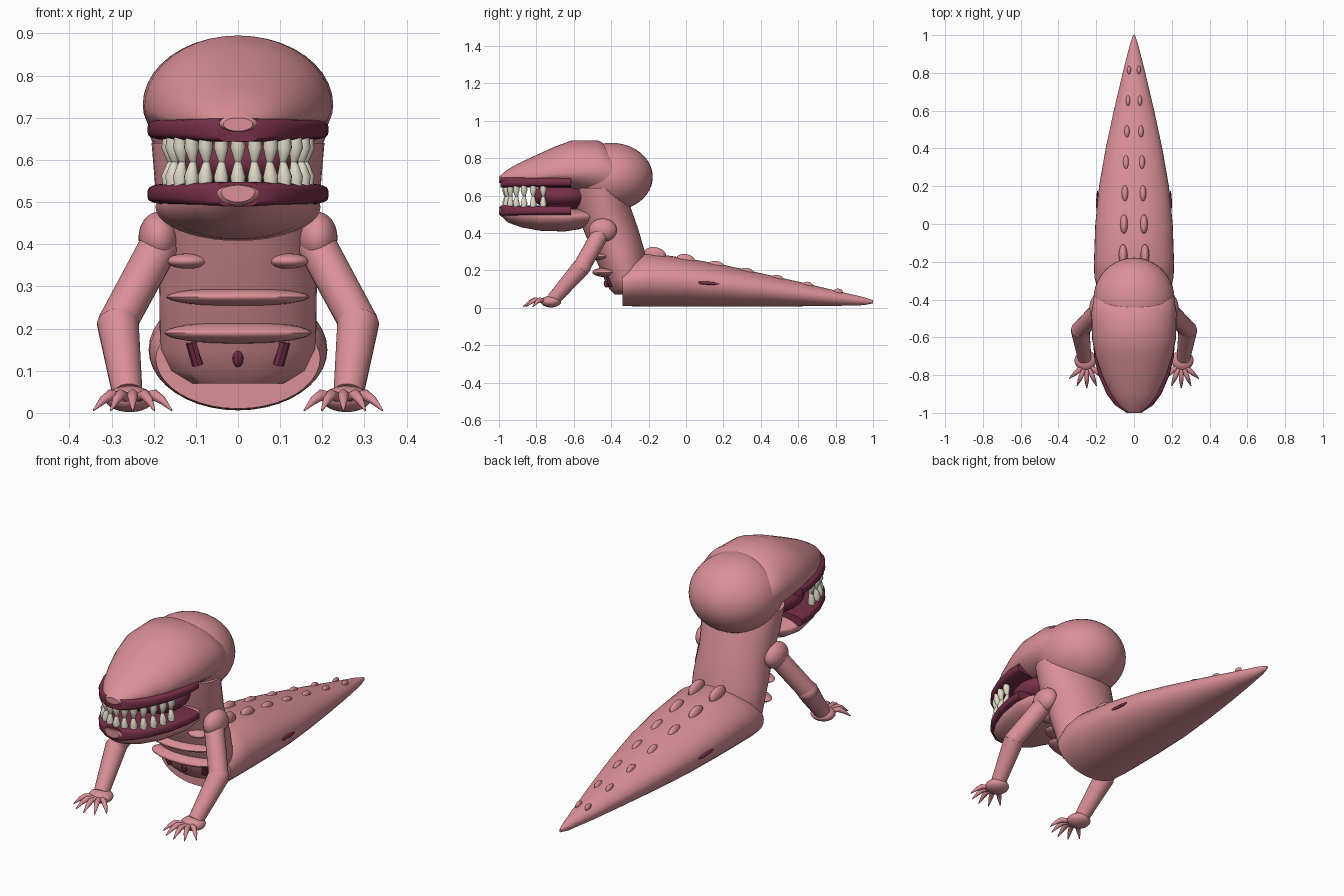
import bpy
import bmesh
from math import sin, cos, pi, radians, copysign
from mathutils import Vector, Matrix

if "Cube" in bpy.data.objects:
    bpy.data.objects.remove(bpy.data.objects["Cube"])


def material(name, colour):
    mat = bpy.data.materials.new(name)
    mat.use_nodes = True
    mat.diffuse_color = (*colour, 1)
    mat.node_tree.nodes["Principled BSDF"].inputs["Base Color"].default_value = (*colour, 1)
    return mat


SKIN = material("pink skin", (0.70, 0.28, 0.31))
FLESH = material("dark red flesh", (0.19, 0.03, 0.065))
TOOTH = material("cream tooth", (0.74, 0.71, 0.58))
made = []


def finish(name, bm, mat):
    bmesh.ops.recalc_face_normals(bm, faces=bm.faces)
    mesh = bpy.data.meshes.new(name)
    bm.to_mesh(mesh)
    bm.free()
    mesh.materials.append(mat)
    obj = bpy.data.objects.new(name, mesh)
    bpy.context.collection.objects.link(obj)
    made.append(obj)
    return obj


def skin_rings(name, rings, mat):
    """Bridge equal rings of points and cap both ends."""
    bm = bmesh.new()
    loops = [[bm.verts.new(p) for p in ring] for ring in rings]
    n = len(loops[0])
    for a, b in zip(loops, loops[1:]):
        for i in range(n):
            j = (i + 1) % n
            bm.faces.new((a[i], a[j], b[j], b[i]))
    bm.faces.new(loops[0])
    bm.faces.new(loops[-1])
    return finish(name, bm, mat)


def loft(name, sections, mat, upright=False, power=1.0, n=40):
    """Sections are (station, half width, middle, high side, low side)."""
    rings = []
    for s, w, mid, high, low in sections:
        ring = []
        for i in range(n):
            a = 2 * pi * i / n
            c = copysign(abs(cos(a)) ** power, cos(a))
            d = copysign(abs(sin(a)) ** power, sin(a))
            v = mid + d * ((high - mid) if d > 0 else (mid - low))
            ring.append((w * c, v, s) if upright else (w * c, s, v))
        rings.append(ring)
    return skin_rings(name, rings, mat)


def tube(name, points, radii, mat, n=20):
    """Round limb along a few points."""
    pts = [Vector(p) for p in points]
    rot = (pts[-1] - pts[0]).to_track_quat('Z', 'Y')
    rings = [[p + rot @ Vector((r * cos(2 * pi * i / n), r * sin(2 * pi * i / n), 0))
              for i in range(n)] for p, r in zip(pts, radii)]
    return skin_rings(name, rings, mat)


def ball(name, centre, size, mat, tilt=0.0, axis='X', u=28, v=16):
    bm = bmesh.new()
    bmesh.ops.create_uvsphere(bm, u_segments=u, v_segments=v, radius=1)
    bm.transform(Matrix.Translation(centre) @ Matrix.Rotation(tilt, 4, axis)
                 @ Matrix.Diagonal((*size, 1)))
    return finish(name, bm, mat)


# Long tail lying on the ground
TAIL = [(-0.34, 0.195, 0.13, 0.23, 0.01), (-0.28, 0.21, 0.145, 0.275, 0.008),
        (-0.2, 0.212, 0.15, 0.295, 0.006), (0, 0.205, 0.14, 0.265, 0.006),
        (0.2, 0.185, 0.12, 0.23, 0.006), (0.4, 0.15, 0.1, 0.185, 0.006),
        (0.6, 0.107, 0.075, 0.14, 0.008), (0.8, 0.06, 0.052, 0.092, 0.01),
        (0.95, 0.022, 0.037, 0.057, 0.014), (1, 0.005, 0.032, 0.04, 0.024)]
loft("tail", TAIL, SKIN)

# Leaning torso and neck
loft("torso", [(0.07, 0.12, -0.31, -0.2, -0.38), (0.1, 0.165, -0.31, -0.2, -0.41),
               (0.15, 0.185, -0.32, -0.2, -0.435), (0.3, 0.187, -0.36, -0.22, -0.5),
               (0.42, 0.18, -0.4, -0.255, -0.55), (0.52, 0.195, -0.435, -0.29, -0.585),
               (0.64, 0.205, -0.46, -0.33, -0.6)], SKIN, upright=True)

# Head: round cranium, upper snout and lower jaw
ball("cranium", (0, -0.4, 0.7), (0.215, 0.222, 0.182), SKIN, u=40, v=24)
loft("upper_head", [(-1, 0.035, 0.685, 0.7, 0.668), (-0.96, 0.08, 0.69, 0.735, 0.663),
                    (-0.9, 0.122, 0.695, 0.77, 0.66), (-0.8, 0.17, 0.7, 0.817, 0.655),
                    (-0.7, 0.203, 0.715, 0.862, 0.645), (-0.61, 0.222, 0.725, 0.895, 0.625),
                    (-0.47, 0.226, 0.73, 0.895, 0.59), (-0.4, 0.214, 0.73, 0.855, 0.54),
                    (-0.35, 0.195, 0.71, 0.77, 0.5)], SKIN)
loft("lower_jaw", [(-1, 0.04, 0.525, 0.54, 0.5), (-0.95, 0.095, 0.515, 0.543, 0.455),
                   (-0.88, 0.135, 0.505, 0.54, 0.43), (-0.78, 0.172, 0.495, 0.535, 0.412),
                   (-0.65, 0.196, 0.49, 0.53, 0.408), (-0.57, 0.188, 0.49, 0.53, 0.42),
                   (-0.49, 0.13, 0.49, 0.52, 0.45)], SKIN)

# Fleshy lips and throat
LIP = [(-0.992, 0.05), (-0.96, 0.1), (-0.9, 0.145), (-0.8, 0.188), (-0.7, 0.212), (-0.615, 0.215)]
for name, z in (("upper_lip", 0.672), ("lower_lip", 0.519)):
    loft(name, [(y, w, z, z + 0.029, z - 0.029) for y, w in LIP], FLESH, power=0.5)
ball("throat", (0, -0.66, 0.597), (0.165, 0.16, 0.075), FLESH)

# Two rows of teeth around the mouth
for i in range(13):
    a = radians(-84 + 14 * i)
    x, y = 0.165 * sin(a), -0.74 - 0.225 * cos(a)
    for name, z, d in (("upper_tooth", 0.655, -1), ("lower_tooth", 0.535, 1)):
        tube(name, [(x, y, z), (x, y, z + d * 0.025), (x * 0.98, y, z + d * 0.05),
                    (x * 0.95, y + 0.005, z + d * 0.072)],
             (0.015, 0.018, 0.011, 0.004), TOOTH, n=10)

# Belly folds and dark marks
ball("lower_belly_fold", (0, -0.425, 0.19), (0.175, 0.075, 0.026), SKIN)
ball("middle_belly_fold", (0, -0.455, 0.275), (0.17, 0.075, 0.022), SKIN)
ball("centre_mark", (0, -0.425, 0.13), (0.013, 0.015, 0.022), FLESH, u=8, v=6)

for side in (-1, 1):
    pre = "left_" if side > 0 else "right_"
    ball(pre + "chest_fold", (side * 0.12, -0.49, 0.36), (0.048, 0.04, 0.018), SKIN)
    ball(pre + "neck_fold", (side * 0.1, -0.55, 0.46), (0.05, 0.03, 0.014), SKIN)
    tube(pre + "belly_mark", [(side * 0.095, -0.4, 0.115), (side * 0.11, -0.415, 0.168)],
         (0.014, 0.014), FLESH, n=8)
    ball(pre + "tail_gash", (side * 0.193, 0.11, 0.132), (0.008, 0.07, 0.009), FLESH,
         tilt=-0.06, u=8, v=6)

    # Arm
    elbow = (side * 0.285, -0.56, 0.215)
    wrist = (side * 0.262, -0.71, 0.045)
    ball(pre + "shoulder", (side * 0.188, -0.445, 0.415), (0.048, 0.075, 0.062), SKIN)
    tube(pre + "upper_arm", [(side * 0.185, -0.455, 0.4), elbow], (0.047, 0.046), SKIN)
    ball(pre + "elbow", elbow, (0.047, 0.05, 0.045), SKIN)
    tube(pre + "forearm", [elbow, wrist], (0.05, 0.036), SKIN)

    # Hand with five splayed, hooked fingers
    ball(pre + "hand", (side * 0.257, -0.722, 0.033), (0.058, 0.055, 0.031), SKIN)
    for k in range(5):
        a = radians(-52 + 26 * k)

        def reach(r, z):
            return (side * 0.25 + r * sin(a), -0.735 - r * cos(a) * 1.15, z)
        tube(pre + "finger", [reach(0.02, 0.035), reach(0.065, 0.043),
                              reach(0.09, 0.03), reach(0.118, 0.006)],
             (0.012, 0.013, 0.01, 0.002), SKIN, n=10)

    # Row of bumps down the back, shrinking to the tip
    for k in range(7):
        t = k / 6
        y = -0.165 + 0.98 * t
        top = 0.287 - 0.2 * t
        ball(pre + "back_bump", (side * (0.058 - 0.032 * t), y, top),
             (0.023 - 0.013 * t, 0.059 - 0.036 * t, 0.037 - 0.022 * t), SKIN,
             tilt=-0.2, u=16, v=10)

# Smooth shading with crisp cap edges
bpy.ops.object.select_all(action='DESELECT')
for obj in made:
    obj.select_set(True)
bpy.context.view_layer.objects.active = made[0]
bpy.ops.object.shade_smooth_by_angle(angle=radians(40))
